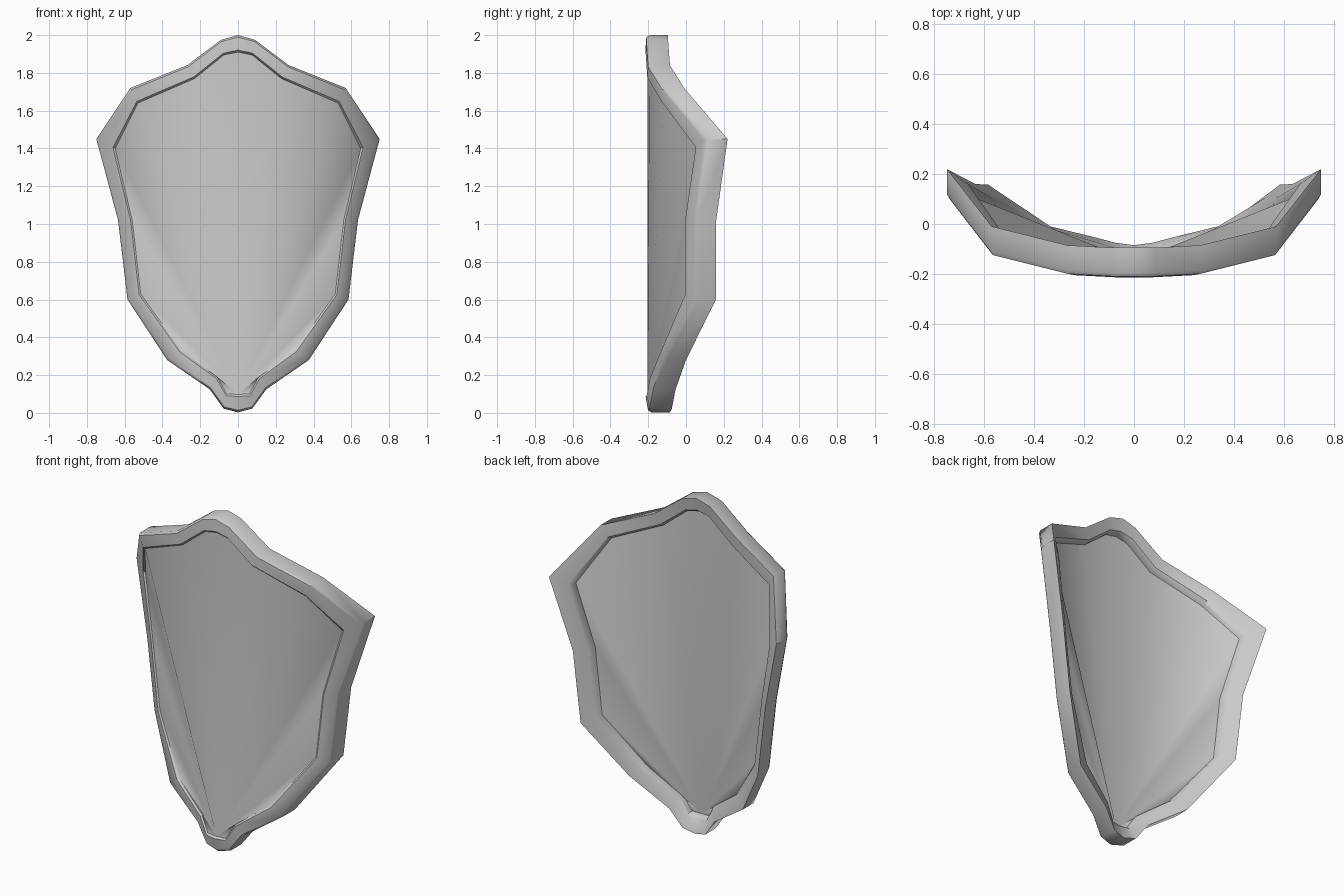
import bpy, bmesh
from mathutils import Vector

if "Cube" in bpy.data.objects:
    bpy.data.objects.remove(bpy.data.objects["Cube"])

# Right half of the outline, top to bottom: outer and inner edge of the rim front (x, y, z)
OUTER = [(0, -.195, 2.0), (.09, -.195, 1.975), (.27, -.185, 1.84), (.57, -.11, 1.72),
         (.75, .12, 1.45), (.635, .06, 1.02), (.585, .058, .60), (.375, -.10, .28),
         (.15, -.155, .125), (.075, -.175, .022), (0, -.185, .003)]
INNER = [(0, -.21, 1.91), (.075, -.208, 1.895), (.23, -.20, 1.77), (.53, -.125, 1.64),
         (.65, .05, 1.40), (.56, -.005, 1.02), (.515, -.005, .63), (.30, -.13, .33),
         (.11, -.188, .19), (.06, -.205, .10), (0, -.21, .098)]

# Rim cross-section: (fraction from outer to inner edge, depth behind the front)
SECTION = [(0, 0), (.12, -.013), (.88, -.007), (1, .006), (1, .085), (.85, .1), (0, .1)]


def full_loop(half):
    """Close a half outline by mirroring it across x = 0."""
    right = [Vector(p) for p in half]
    return right + [Vector((-p.x, p.y, p.z)) for p in reversed(right[1:-1])]


def finish(bm, name, angle):
    mesh = bpy.data.meshes.new(name)
    bm.to_mesh(mesh)
    bm.free()
    obj = bpy.data.objects.new(name, mesh)
    bpy.context.collection.objects.link(obj)
    bpy.ops.object.select_all(action='DESELECT')
    obj.select_set(True)
    bpy.context.view_layer.objects.active = obj
    bpy.ops.object.shade_smooth_by_angle(angle=angle)
    return obj


outer, inner = full_loop(OUTER), full_loop(INNER)
n, m = len(outer), len(SECTION)

# Raised rim: cross-section swept around the outline
bm = bmesh.new()
rings = [[bm.verts.new(o.lerp(i, t) + Vector((0, d, 0))) for t, d in SECTION]
         for o, i in zip(outer, inner)]
for a in range(n):
    for b in range(m):
        r, s = rings[a], rings[(a + 1) % n]
        bm.faces.new((r[b], s[b], s[(b + 1) % m], r[(b + 1) % m]))
bmesh.ops.recalc_face_normals(bm, faces=bm.faces)
finish(bm, "shield_rim", 0.7)


def panel(name, depth, facing):
    """Smooth curved sheet fanned from the bottom point of the inner edge."""
    bm = bmesh.new()
    vs = [bm.verts.new(p + Vector((0, depth, 0))) for p in inner]
    tip = len(INNER) - 1
    for k in range(n):
        j = (k + 1) % n
        if tip not in (k, j):
            f = bm.faces.new((vs[tip], vs[k], vs[j]))
            f.normal_update()
            if f.normal.y * facing < 0:
                f.normal_flip()
    finish(bm, name, 3.0)


# Front and back skins
panel("front_panel", .006, -1)
panel("back_panel", .06, 1)
